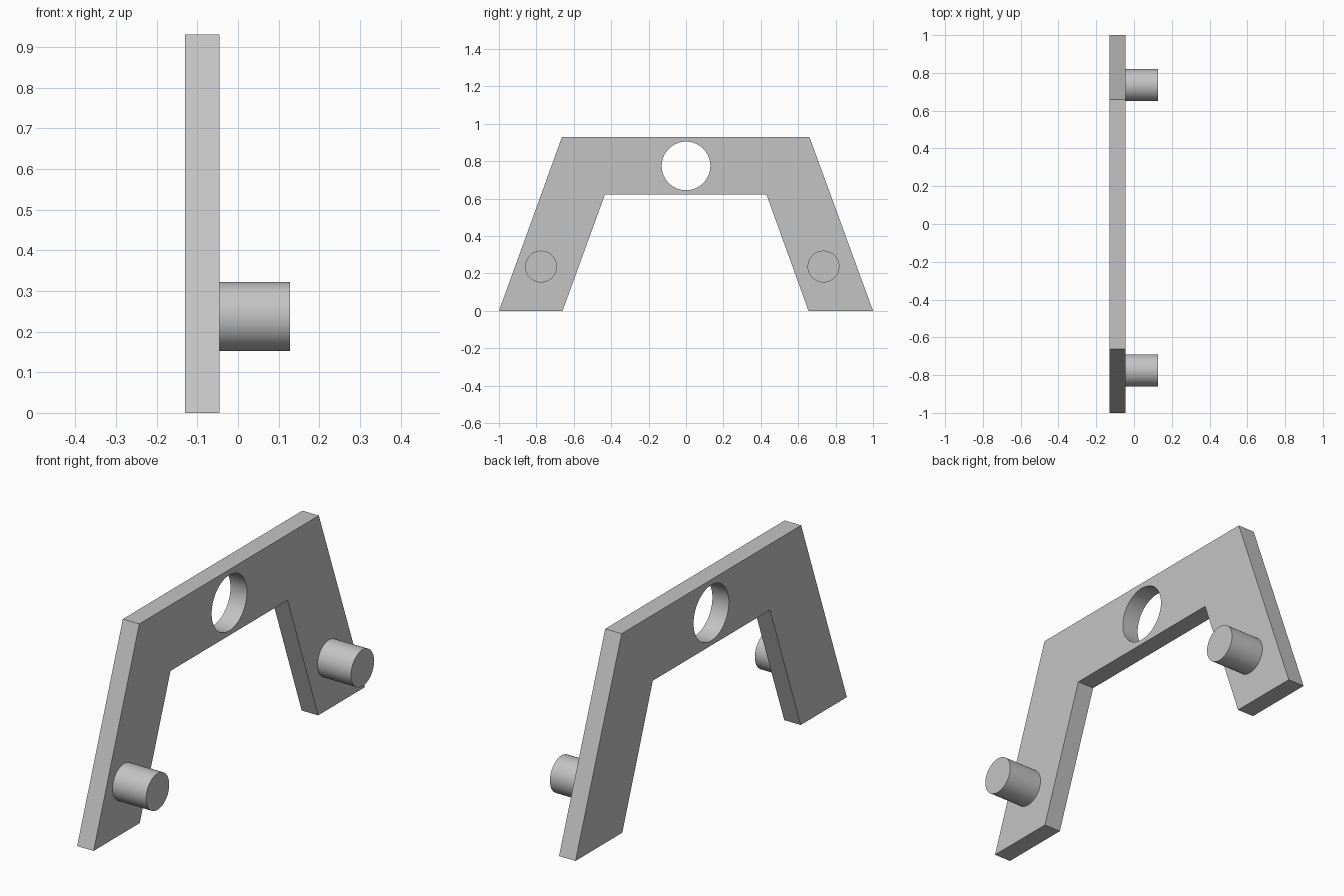
import bpy
import bmesh
import math

if "Cube" in bpy.data.objects:
    bpy.data.objects.remove(bpy.data.objects["Cube"], do_unlink=True)

# Single grey finish
grey = bpy.data.materials.new("plain_grey")
grey.use_nodes = True
colour = (0.55, 0.55, 0.55, 1)
grey.diffuse_color = colour
grey.node_tree.nodes["Principled BSDF"].inputs["Base Color"].default_value = colour

X_BACK, X_FACE, X_TIP = -0.13, -0.045, 0.128


def activate(obj):
    bpy.ops.object.select_all(action="DESELECT")
    obj.select_set(True)
    bpy.context.view_layer.objects.active = obj


def smooth(obj):
    activate(obj)
    bpy.ops.object.shade_smooth_by_angle(angle=math.radians(30))


def rod(name, x0, x1, y, z, radius):
    """Cylinder lying along x."""
    bpy.ops.mesh.primitive_cylinder_add(
        vertices=64, radius=radius, depth=x1 - x0,
        location=((x0 + x1) / 2, y, z), rotation=(0, math.pi / 2, 0))
    obj = bpy.context.object
    obj.name = name
    obj.data.materials.append(grey)
    return obj


# Arch plate: side profile extruded along x
profile = [(-1, 0), (-0.66, 0), (-0.433, 0.623), (0.43, 0.623),
           (0.655, 0), (1, 0), (0.66, 0.93), (-0.663, 0.93)]
bm = bmesh.new()
face = bm.faces.new([bm.verts.new((X_BACK, y, z)) for y, z in profile])
extruded = bmesh.ops.extrude_face_region(bm, geom=[face])
moved = [v for v in extruded["geom"] if isinstance(v, bmesh.types.BMVert)]
bmesh.ops.translate(bm, verts=moved, vec=(X_FACE - X_BACK, 0, 0))
bmesh.ops.recalc_face_normals(bm, faces=bm.faces)
mesh = bpy.data.meshes.new("arch_plate")
bm.to_mesh(mesh)
bm.free()
mesh.materials.append(grey)
plate = bpy.data.objects.new("arch_plate", mesh)
bpy.context.collection.objects.link(plate)

# Round hole through the crossbar
cutter = rod("hole_cutter", X_BACK - 0.1, X_FACE + 0.1, 0, 0.775, 0.13)
cutter.hide_render = True
cut = plate.modifiers.new("hole", "BOOLEAN")
cut.operation = "DIFFERENCE"
cut.solver = "EXACT"
cut.object = cutter
activate(plate)
bpy.ops.object.modifier_apply(modifier=cut.name)
bpy.data.objects.remove(cutter, do_unlink=True)
smooth(plate)

# Pegs on the two legs
for name, y in (("front_peg", -0.775), ("back_peg", 0.735)):
    smooth(rod(name, X_FACE, X_TIP, y, 0.237, 0.085))
